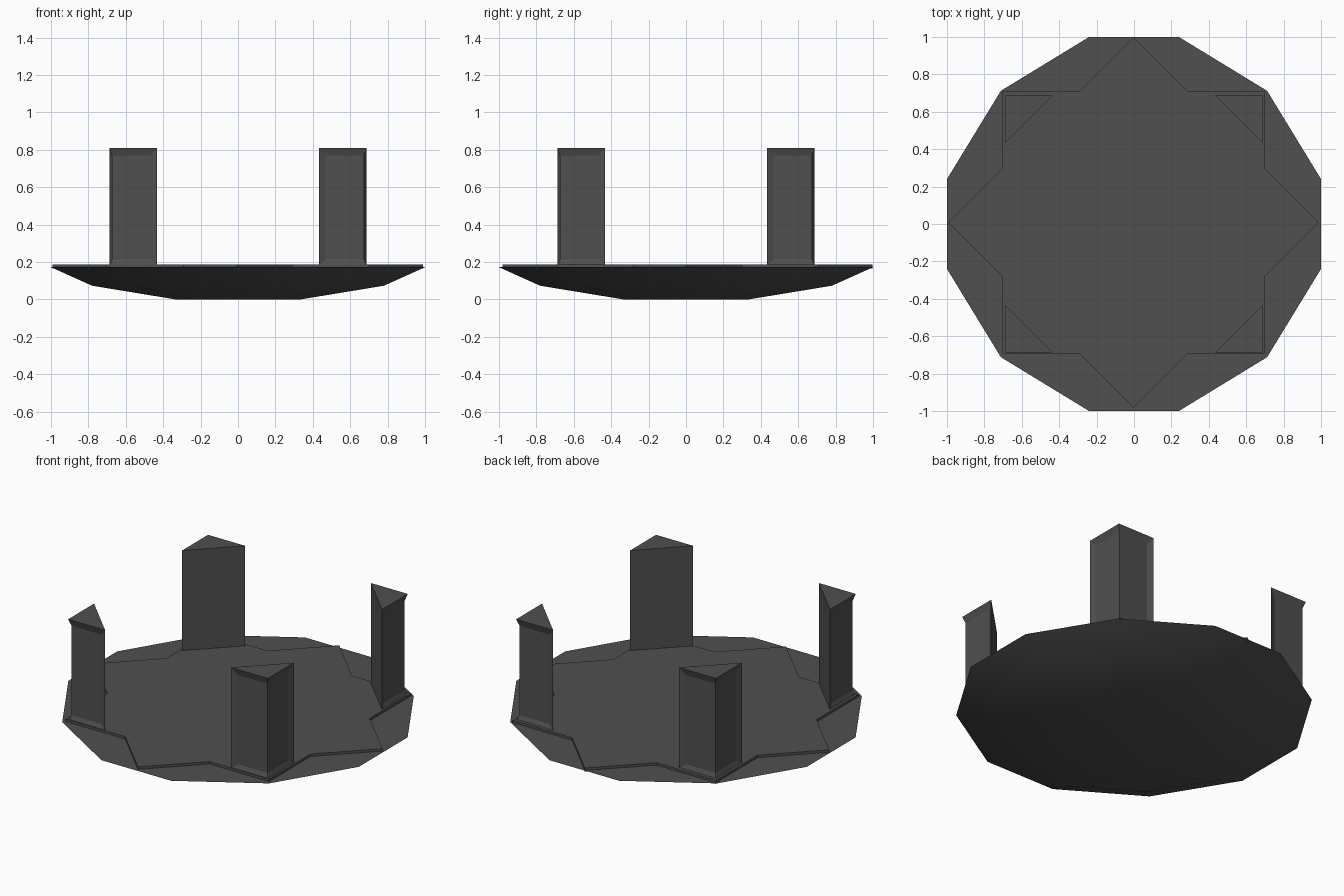
import bpy, bmesh, math
from mathutils import Vector

if "Cube" in bpy.data.objects:
    bpy.data.objects.remove(bpy.data.objects["Cube"])

mat = bpy.data.materials.new("dark grey stone")
mat.diffuse_color = (0.08, 0.08, 0.08, 1)
mat.use_nodes = True
mat.node_tree.nodes["Principled BSDF"].inputs["Base Color"].default_value = mat.diffuse_color


def finish(name, bm):
    bmesh.ops.recalc_face_normals(bm, faces=bm.faces)
    me = bpy.data.meshes.new(name)
    bm.to_mesh(me)
    bm.free()
    me.materials.append(mat)
    ob = bpy.data.objects.new(name, me)
    bpy.context.collection.objects.link(ob)
    return ob


def loft(name, rings):
    """Skin a stack of closed point loops and cap both ends."""
    bm = bmesh.new()
    loops = [[bm.verts.new(p) for p in r] for r in rings]
    n = len(loops[0])
    for a, b in zip(loops, loops[1:]):
        for i in range(n):
            j = (i + 1) % n
            bm.faces.new((a[i], a[j], b[j], b[i]))
    bm.faces.new(loops[0][::-1])
    bm.faces.new(loops[-1])
    return finish(name, bm)


# Dish: twelve-sided shallow bowl, smooth below and flat on top
rim = []
for q in range(4):
    c, s = round(math.cos(q * math.pi / 2)), round(math.sin(q * math.pi / 2))
    for x, y in ((1, -0.24), (1, 0.24), (0.712, 0.712)):
        rim.append((c * x - s * y, s * x + c * y))
dish = loft("dish", [[(x * k, y * k, z) for x, y in rim]
                     for k, z in ((0.335, 0), (0.78, 0.073), (1, 0.172))])
for p in dish.data.polygons:
    p.use_smooth = p.normal.z < 0

# Floor plate: eight-pointed star made of two crossed squares
star = []
for i in range(16):
    r = 0.99 if i % 2 == 0 else 0.99 / math.sqrt(2) / math.cos(math.pi / 8)
    a = i * math.pi / 8
    if i % 2:
        r = 0.99 * math.cos(math.pi / 4) / math.cos(math.pi / 8)
    star.append((r * math.cos(a) - 0.002, r * math.sin(a) + 0.008))
loft("star_floor", [[(x, y, z) for x, y in star] for z in (0.165, 0.187)])

# Corner pillars: triangular prisms with recessed panels on the two outer sides
O, I, D, E = 0.688, 0.433, 0.014, 0.036


def pillar(name, sx, sy):
    bm = bmesh.new()

    def v(x, y, z):
        return bm.verts.new((sx * x, sy * y, z))

    def row(z, inner):
        if inner:
            return v(I + E, O - D, z), v(O - D, O - D, z), v(O - D, I + E, z)
        return v(I, O, z), v(O, O, z), v(O, I, z)

    b, t = row(0.182, False), row(0.81, False)
    ib, it = row(0.212, True), row(0.768, True)
    bm.faces.new(b)
    bm.faces.new(t)
    bm.faces.new((b[0], b[2], t[2], t[0]))            # inner face
    for i in (0, 1):
        bm.faces.new((ib[i], ib[i + 1], it[i + 1], it[i]))   # panel
        bm.faces.new((b[i], b[i + 1], ib[i + 1], ib[i]))     # lower slope
        bm.faces.new((t[i], t[i + 1], it[i + 1], it[i]))     # upper slope
    for e in (0, 2):
        bm.faces.new((b[e], ib[e], it[e], t[e]))      # side slopes
    finish(name, bm)


for yn, sy in (("front", -1), ("back", 1)):
    for xn, sx in (("left", -1), ("right", 1)):
        pillar(f"{yn}_{xn}_pillar", sx, sy)
